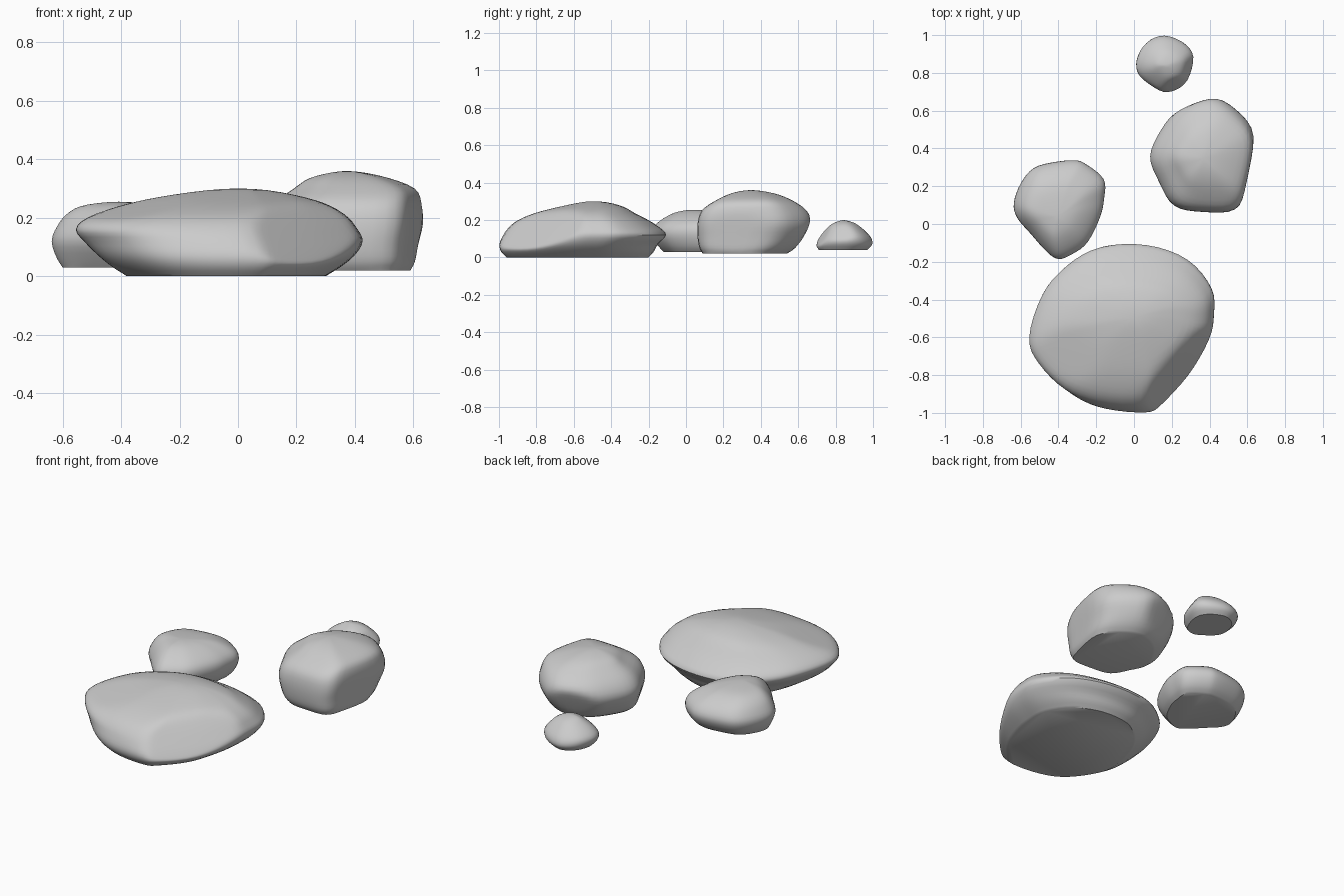
import bpy
import bmesh
from mathutils import Vector

if "Cube" in bpy.data.objects:
    bpy.data.objects.remove(bpy.data.objects["Cube"], do_unlink=True)

# Single stone colour
stone_grey = bpy.data.materials.new("stone_grey")
stone_grey.use_nodes = True
stone_colour = (0.6, 0.6, 0.6, 1)
stone_grey.diffuse_color = stone_colour
stone_grey.node_tree.nodes["Principled BSDF"].inputs["Base Color"].default_value = stone_colour


def spline(points, steps, closed):
    """Smooth curve through the control points (any dimension)."""
    points = [Vector(p) for p in points]
    count = len(points)
    result = []
    for i in range(count if closed else count - 1):
        if closed:
            a, b, c, d = (points[(i + k) % count] for k in (-1, 0, 1, 2))
        else:
            a, b, c, d = (points[min(max(i + k, 0), count - 1)] for k in (-1, 0, 1, 2))
        for s in range(steps):
            t = s / steps
            result.append(b + (c - a) * t / 2
                          + (a * 2 - b * 5 + c * 4 - d) * (t * t / 2)
                          + (b * 3 - a - c * 3 + d) * (t * t * t / 2))
    if not closed:
        result.append(points[-1])
    return result


def unit_outline(plan):
    """Plan outline as fractions of its own bounding box."""
    curve = spline(plan, 4, True)
    low = [min(p[k] for p in curve) for k in (0, 1)]
    high = [max(p[k] for p in curve) for k in (0, 1)]
    return [[(p[k] - low[k]) / (high[k] - low[k]) for k in (0, 1)] for p in curve]


def make_stone(name, plan, levels, facets):
    """Loft the plan through levels of (left, right, front, back), each at a height."""
    outline = unit_outline(plan)
    heights = spline([(z, z) for z, *box in levels], 3, False)
    boxes = spline([box for z, *box in levels], 3, False)
    bm = bmesh.new()
    rings = []
    for (z, _), (left, right, front, back) in zip(heights[:-1], boxes[:-1]):
        rings.append([bm.verts.new((left + u * (right - left),
                                    front + v * (back - front), z))
                      for u, v in outline])
    z, left, _, front, _ = levels[-1]
    peak = bm.verts.new((left, front, z))
    count = len(outline)
    for lower, upper in zip(rings, rings[1:]):
        for i in range(count):
            j = (i + 1) % count
            bm.faces.new((lower[i], lower[j], upper[j], upper[i]))
    for i in range(count):
        bm.faces.new((rings[-1][i], rings[-1][(i + 1) % count], peak))
    bm.faces.new(rings[0][::-1])

    # Worn flat facets, pressed in and then softened
    body = [v for ring in rings[1:] for v in ring] + [peak]
    for point, normal in facets:
        normal = Vector(normal).normalized()
        for v in body:
            depth = (v.co - Vector(point)).dot(normal)
            if depth > 0:
                v.co -= normal * depth * 0.9
    for _ in range(3):
        bmesh.ops.smooth_vert(bm, verts=body, factor=0.4, use_axis_x=True,
                              use_axis_y=True, use_axis_z=True)
    bmesh.ops.recalc_face_normals(bm, faces=bm.faces)

    mesh = bpy.data.meshes.new(name)
    bm.to_mesh(mesh)
    bm.free()
    mesh.materials.append(stone_grey)
    stone = bpy.data.objects.new(name, mesh)
    bpy.context.collection.objects.link(stone)
    bpy.ops.object.select_all(action="DESELECT")
    stone.select_set(True)
    bpy.context.view_layer.objects.active = stone
    bpy.ops.object.shade_smooth_by_angle(angle=0.7)


# Broad flat stone at the front
make_stone(
    "large_flat_stone",
    [(.42, -.48), (.41, -.34), (.28, -.18), (.06, -.1), (-.19, -.11), (-.36, -.21),
     (-.48, -.36), (-.55, -.61), (-.5, -.76), (-.36, -.91), (-.18, -.98), (.06, -1),
     (.16, -.96), (.32, -.8), (.4, -.61)],
    [(0, -.38, .3, -.96, -.2), (.03, -.43, .35, -.99, -.17), (.07, -.48, .4, -1, -.15),
     (.12, -.53, .43, -.98, -.1), (.16, -.56, .41, -.95, -.14), (.2, -.52, .38, -.9, -.2),
     (.24, -.42, .32, -.8, -.28), (.27, -.28, .23, -.68, -.33), (.295, -.1, .1, -.56, -.42),
     (.3, 0, 0, -.5, -.5)],
    [((.16, -.78, .2), (.6, -.55, .58)), ((-.2, -.65, .265), (-.2, -.2, .96))])

# Tall stone on the left
make_stone(
    "tall_stone",
    [(.64, .47), (.54, .61), (.4, .68), (.24, .62), (.14, .5), (.08, .36), (.13, .23),
     (.21, .1), (.37, .07), (.54, .08), (.6, .21)],
    [(.02, .17, .59, .09, .54), (.05, .13, .61, .07, .59), (.11, .1, .62, .06, .65),
     (.18, .08, .64, .06, .68), (.25, .12, .63, .08, .65), (.3, .19, .61, .15, .58),
     (.335, .24, .52, .22, .5), (.355, .32, .43, .29, .41), (.36, .37, .37, .35, .35)],
    [((.605, .3, .15), (.97, -.2, -.1)), ((.33, .6, .12), (-.3, .85, -.4))])

# Low stone on the right
make_stone(
    "low_stone",
    [(-.15, .14), (-.15, .24), (-.25, .32), (-.31, .34), (-.42, .33), (-.53, .3),
     (-.6, .22), (-.64, .11), (-.62, .03), (-.55, -.05), (-.47, -.14), (-.4, -.19),
     (-.32, -.16), (-.24, -.1), (-.17, .04)],
    [(.03, -.6, -.2, -.12, .27), (.06, -.62, -.17, -.15, .31), (.12, -.64, -.15, -.19, .34),
     (.17, -.62, -.16, -.17, .32), (.21, -.59, -.21, -.12, .27), (.24, -.54, -.28, -.06, .2),
     (.252, -.46, -.35, 0, .1), (.255, -.41, -.41, .04, .04)],
    [((-.2, -.01, .17), (.75, -.35, .55))])

# Small pebble at the back
make_stone(
    "small_pebble",
    [(.32, .86), (.28, .95), (.16, 1), (.06, .96), (.01, .87), (.02, .79), (.09, .73),
     (.18, .69), (.27, .73)],
    [(.04, .05, .28, .71, .97), (.07, .02, .31, .69, 1), (.11, .01, .32, .7, .99),
     (.15, .05, .29, .74, .95), (.18, .1, .25, .78, .91), (.195, .13, .21, .82, .87),
     (.2, .17, .17, .84, .84)],
    [((.2, .75, .14), (.3, -.8, .5)), ((.27, .82, .15), (.8, -.2, .5))])
